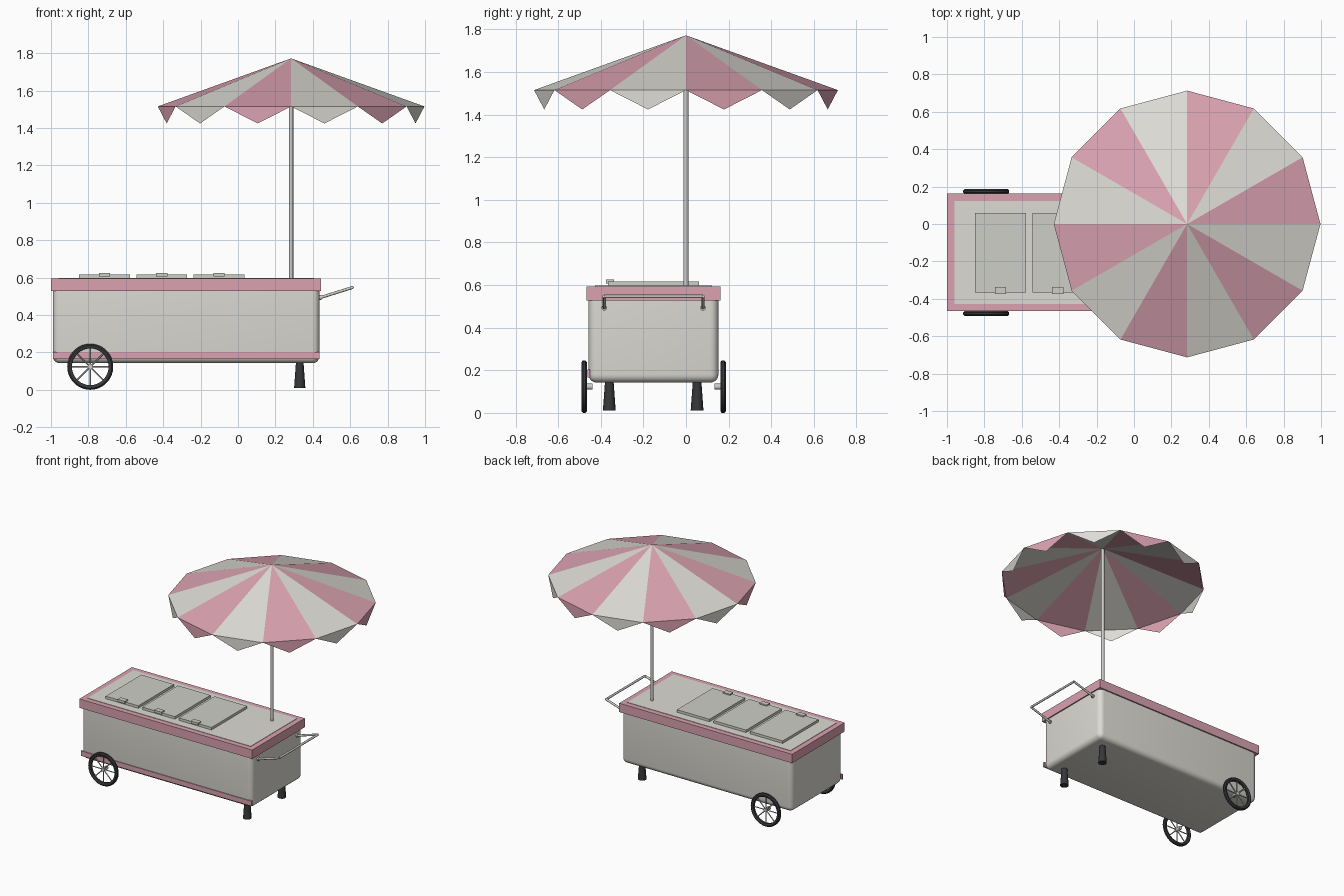
import bpy, bmesh, math
from mathutils import Vector, Matrix

cube = bpy.data.objects.get("Cube")
if cube:
    bpy.data.objects.remove(cube, do_unlink=True)


def material(name, rgb):
    m = bpy.data.materials.new(name)
    m.use_nodes = True
    m.diffuse_color = (*rgb, 1)
    m.node_tree.nodes["Principled BSDF"].inputs["Base Color"].default_value = (*rgb, 1)
    return m


CREAM = material("warm white", (0.72, 0.71, 0.66))
PINK = material("pink", (0.70, 0.36, 0.44))
LID = material("lid grey", (0.62, 0.62, 0.58))
METAL = material("light metal", (0.60, 0.60, 0.57))
DARK = material("dark rubber", (0.035, 0.038, 0.04))


def finish(name, bm, mats, smooth=False):
    me = bpy.data.meshes.new(name)
    bm.to_mesh(me)
    bm.free()
    ob = bpy.data.objects.new(name, me)
    bpy.context.collection.objects.link(ob)
    for m in mats:
        me.materials.append(m)
    if smooth:
        bpy.ops.object.select_all(action='DESELECT')
        ob.select_set(True)
        bpy.context.view_layer.objects.active = ob
        bpy.ops.object.shade_smooth_by_angle(angle=math.radians(40))
    return ob


def new_box(lo, hi):
    lo, hi = Vector(lo), Vector(hi)
    bm = bmesh.new()
    mat = Matrix.Translation((lo + hi) / 2) @ Matrix.Diagonal((*(hi - lo), 1))
    bmesh.ops.create_cube(bm, size=1, matrix=mat)
    return bm


def box(name, lo, hi, mat):
    return finish(name, new_box(lo, hi), [mat])


def add_rod(bm, a, b, r1, r2=None, sides=12):
    a, b = Vector(a), Vector(b)
    d = b - a
    mat = Matrix.Translation((a + b) / 2) @ d.to_track_quat('Z', 'Y').to_matrix().to_4x4()
    bmesh.ops.create_cone(bm, cap_ends=True, segments=sides, radius1=r1,
                          radius2=r1 if r2 is None else r2, depth=d.length, matrix=mat)


def rods(name, segments, mat, sides=12):
    bm = bmesh.new()
    for seg in segments:
        add_rod(bm, *seg, sides=sides)
    return finish(name, bm, [mat], True)


# Cart body with rounded sides and underside
X0, X1, Y0, Y1 = -0.99, 0.436, -0.457, 0.152
bm = new_box((X0, Y0, 0.142), (X1, Y1, 0.53))
edges = [e for e in bm.edges if min(v.co.z for v in e.verts) < 0.3]
bmesh.ops.bevel(bm, geom=edges, offset=0.038, segments=5, profile=0.5, affect='EDGES')
finish("cart_body", bm, [CREAM], True)

# Counter slab, pale top panel and front trim strip
box("counter_slab", (-1.0, -0.466, 0.527), (0.445, 0.162, 0.594), PINK)
box("counter_panel", (-0.96, -0.427, 0.592), (0.405, 0.123, 0.597), CREAM)
box("front_trim", (X0, Y0 - 0.006, 0.166), (X1, Y0 + 0.006, 0.203), PINK)

# Three lids with pull tabs
for i in range(3):
    x = -0.85 + 0.306 * i
    box(f"lid_{i + 1}", (x, -0.365, 0.594), (x + 0.272, 0.06, 0.616), LID)
    box(f"lid_pull_{i + 1}", (x + 0.106, -0.375, 0.607), (x + 0.166, -0.337, 0.625), LID)

# Push handle with mounts
ya, yb = -0.384, 0.08
a0, a1 = (0.43, ya, 0.49), (0.612, ya, 0.547)
b0, b1 = (0.43, yb, 0.49), (0.612, yb, 0.547)
rods("push_handle", [(a0, a1, 0.008), (a1, b1, 0.008), (b1, b0, 0.008)], METAL, 10)
rods("handle_mounts", [((0.43, y, 0.493), (0.446, y, 0.493), 0.013) for y in (ya, yb)], METAL)

# Tapered front legs
for side, y in (("front", -0.36), ("back", 0.052)):
    rods(f"{side}_leg", [((0.33, y, 0.011), (0.33, y, 0.15), 0.03, 0.02)], DARK, 16)


# Spoked wheels
def wheel(side, y, inward):
    centre = Vector((-0.79, y, 0.123))
    profile = [(0.098, -0.008), (0.104, -0.013), (0.115, -0.013), (0.123, -0.006),
               (0.123, 0.006), (0.115, 0.013), (0.104, 0.013), (0.098, 0.008)]
    bm = bmesh.new()
    verts = [bm.verts.new((r, w, 0)) for r, w in profile]
    edges = [bm.edges.new((verts[i - 1], verts[i])) for i in range(len(verts))]
    bmesh.ops.spin(bm, geom=verts + edges, cent=(0, 0, 0), axis=(0, 1, 0),
                   angle=math.tau, steps=36, use_merge=True)
    bmesh.ops.remove_doubles(bm, verts=bm.verts, dist=1e-5)
    bmesh.ops.recalc_face_normals(bm, faces=bm.faces)
    bmesh.ops.translate(bm, verts=bm.verts, vec=centre)
    finish(f"{side}_tyre", bm, [DARK], True)
    spokes = []
    for k in range(8):
        t = math.tau * k / 8
        spokes.append((centre, centre + Vector((math.cos(t), 0, math.sin(t))) * 0.101, 0.004))
    rods(f"{side}_spokes", spokes, METAL, 6)
    rods(f"{side}_hub", [(centre - Vector((0, inward * 0.01, 0)),
                          centre + Vector((0, inward * 0.04, 0)), 0.014)], METAL, 16)


wheel("front_wheel", -0.478, 1)
wheel("back_wheel", 0.174, -1)

# Parasol pole
PX = 0.284
rods("parasol_pole", [((PX, 0, 0.59), (PX, 0, 1.765), 0.0115)], METAL)

# Parasol canopy: striped panels, each with a hanging pennant
bm = bmesh.new()
R, N = 0.713, 12
apex = bm.verts.new((PX, 0, 1.772))
rim = [bm.verts.new((PX + R * math.cos(math.tau * k / N),
                     R * math.sin(math.tau * k / N), 1.515)) for k in range(N)]
for k in range(N):
    p, q = rim[k], rim[(k + 1) % N]
    tip = bm.verts.new((p.co + q.co) / 2 - Vector((0, 0, 0.091)))
    for f in (bm.faces.new((apex, p, q)), bm.faces.new((q, p, tip))):
        f.material_index = k % 2
finish("parasol_canopy", bm, [PINK, CREAM])
